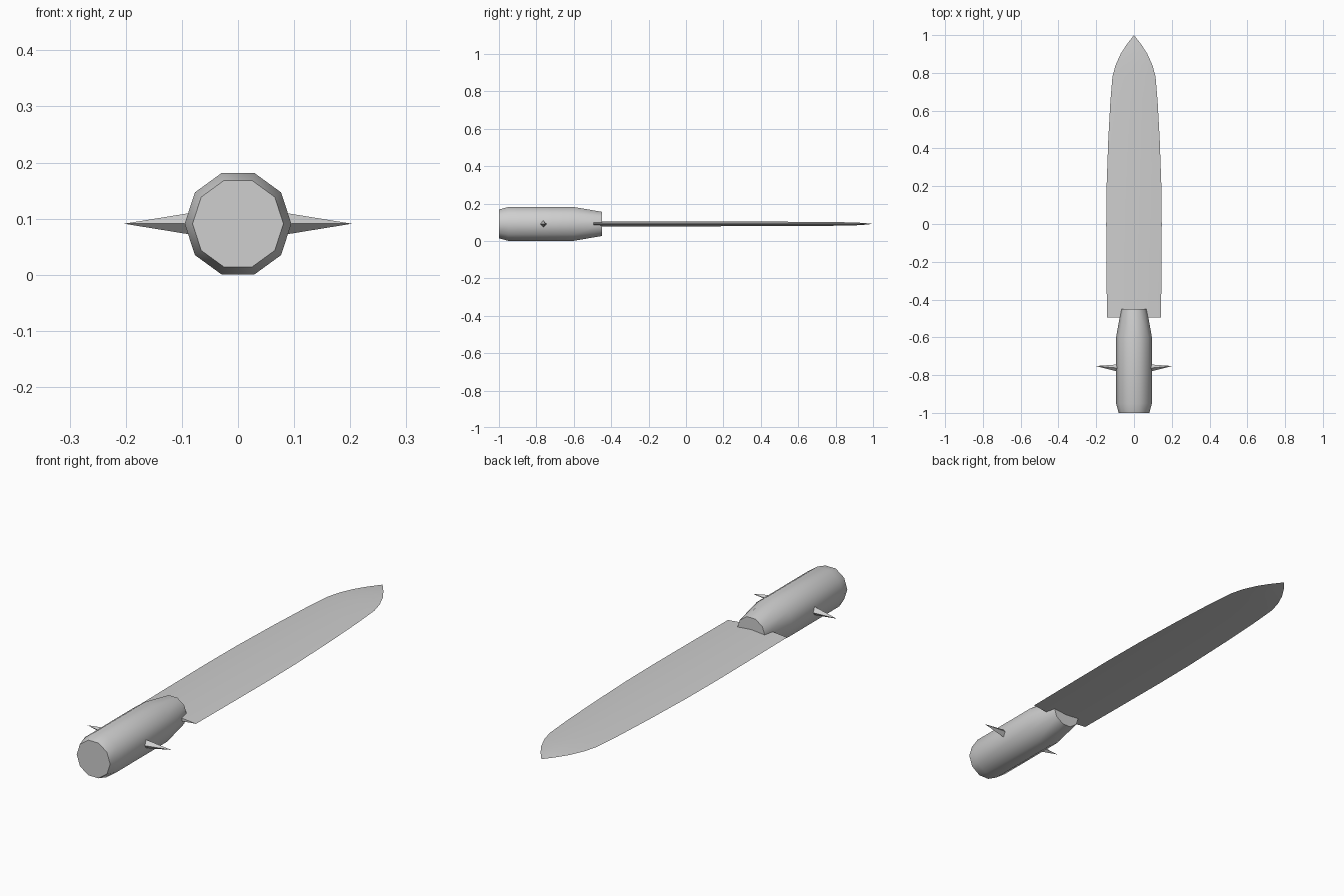
import bpy, bmesh, math

if "Cube" in bpy.data.objects:
    bpy.data.objects.remove(bpy.data.objects["Cube"])

ZC = 0.091  # height of the centre axis

grey = bpy.data.materials.new("plain grey")
grey.diffuse_color = (0.62, 0.62, 0.62, 1)
grey.use_nodes = True
grey.node_tree.nodes["Principled BSDF"].inputs["Base Color"].default_value = grey.diffuse_color


def loft(name, rings, smooth=None, tip=None):
    """Skin a list of equal-length rings, cap the start, close the end on a tip or a cap."""
    bm = bmesh.new()
    loops = [[bm.verts.new(p) for p in ring] for ring in rings]
    n = len(loops[0])
    for a, b in zip(loops, loops[1:]):
        for i in range(n):
            j = (i + 1) % n
            bm.faces.new((a[i], a[j], b[j], b[i]))
    bm.faces.new(loops[0])
    if tip:
        t = bm.verts.new(tip)
        for i in range(n):
            bm.faces.new((loops[-1][i], loops[-1][(i + 1) % n], t))
    else:
        bm.faces.new(loops[-1])
    bmesh.ops.recalc_face_normals(bm, faces=bm.faces)
    mesh = bpy.data.meshes.new(name)
    bm.to_mesh(mesh)
    bm.free()
    mesh.materials.append(grey)
    ob = bpy.data.objects.new(name, mesh)
    bpy.context.collection.objects.link(ob)
    if smooth:
        bpy.ops.object.select_all(action='DESELECT')
        ob.select_set(True)
        bpy.context.view_layer.objects.active = ob
        bpy.ops.object.shade_smooth_by_angle(angle=math.radians(smooth))
    return ob


# Handle: ten-sided grip, bevelled pommel and tapered collar
def decagon(y, r):
    return [(r * math.cos(math.tau * i / 10), y, ZC + r * math.sin(math.tau * i / 10))
            for i in range(10)]


loft("handle", [decagon(y, r) for y, r in
                [(-1, 0.081), (-0.95, 0.095), (-0.6, 0.095), (-0.45, 0.068)]], smooth=40)

# Blade: shallow diamond section (y, half width, half thickness)
blade = [(-0.495, 0.143, 0.0135), (-0.3, 0.145, 0.0135), (0.0, 0.147, 0.013),
         (0.2, 0.145, 0.0125), (0.45, 0.136, 0.012), (0.65, 0.125, 0.011),
         (0.78, 0.114, 0.010), (0.84, 0.098, 0.009), (0.9, 0.071, 0.008),
         (0.95, 0.039, 0.005)]
loft("blade", [[(w, y, ZC), (0, y, ZC + t), (-w, y, ZC), (0, y, ZC - t)]
               for y, w, t in blade], smooth=40, tip=(0, 1, ZC))

# Guard spikes: four-sided points on both sides of the grip
for side, label in ((1, "right"), (-1, "left")):
    x, r, y = side * 0.08, 0.02, -0.763
    loft(label + "_guard_spike",
         [[(x, y + r, ZC), (x, y, ZC + r), (x, y - r, ZC), (x, y, ZC - r)]],
         tip=(side * 0.203, -0.752, ZC))
